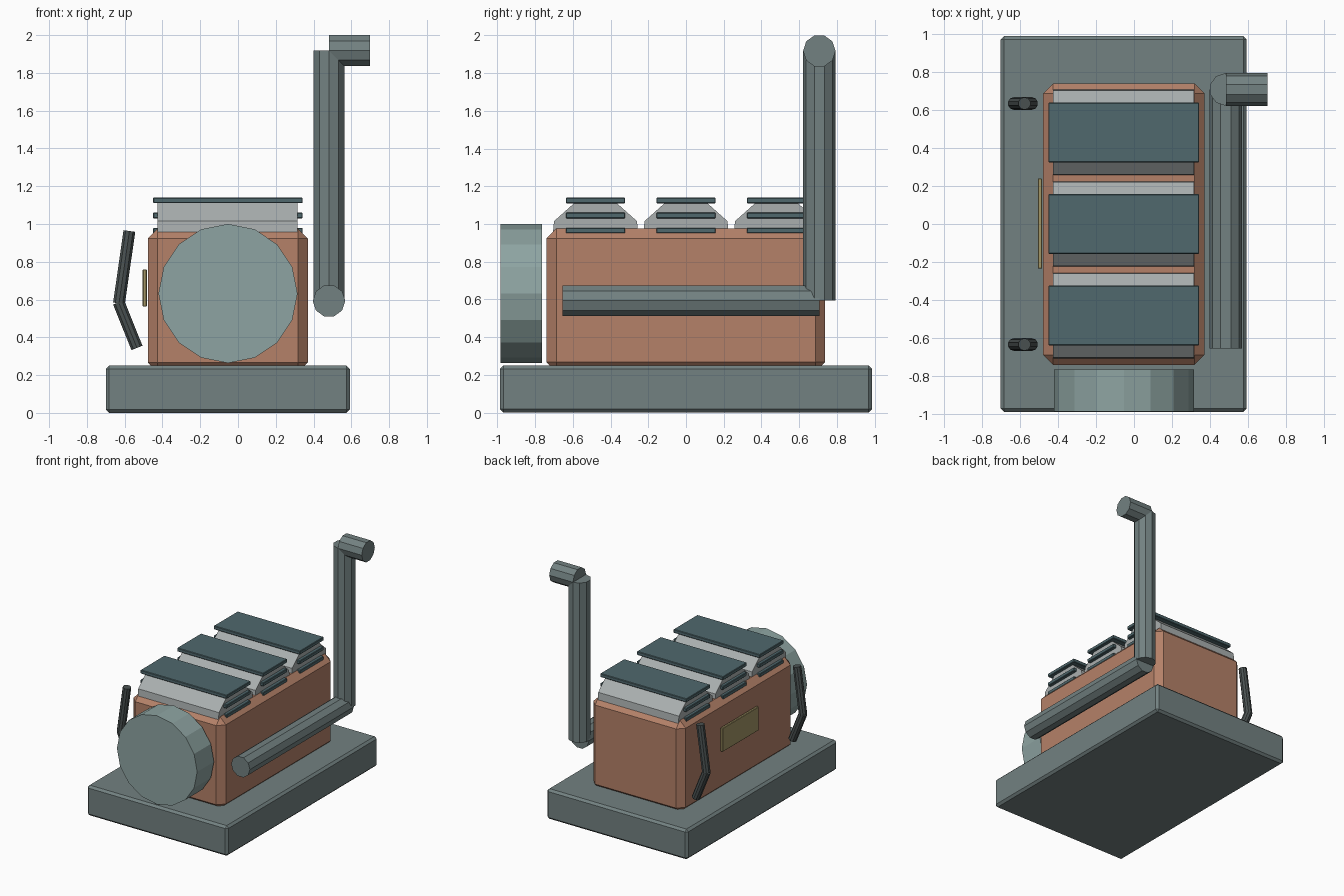
import bpy, bmesh, math
from mathutils import Vector

if "Cube" in bpy.data.objects:
    bpy.data.objects.remove(bpy.data.objects["Cube"])


def material(name, color):
    m = bpy.data.materials.new(name)
    m.diffuse_color = (*color, 1)
    m.use_nodes = True
    m.node_tree.nodes["Principled BSDF"].inputs["Base Color"].default_value = m.diffuse_color
    return m


STEEL = material("steel", (0.17, 0.22, 0.22))
COPPER = material("copper", (0.46, 0.22, 0.14))
PALE = material("pale_metal", (0.27, 0.37, 0.36))
LIGHT = material("light_grey", (0.40, 0.43, 0.43))
TEAL = material("dark_teal", (0.08, 0.14, 0.155))
DARK = material("dark_iron", (0.07, 0.085, 0.085))
BRASS = material("brass", (0.36, 0.30, 0.13))


def add_object(name, bm, mat, bevel=0):
    bmesh.ops.recalc_face_normals(bm, faces=bm.faces)
    mesh = bpy.data.meshes.new(name)
    bm.to_mesh(mesh)
    bm.free()
    mesh.materials.append(mat)
    obj = bpy.data.objects.new(name, mesh)
    bpy.context.collection.objects.link(obj)
    if bevel:
        mod = obj.modifiers.new("Bevel", 'BEVEL')
        mod.width = bevel
        mod.segments = 1
    return obj


def box(name, lo, hi, mat, bevel=0):
    bm = bmesh.new()
    bmesh.ops.create_cube(bm, size=1)
    lo, hi = Vector(lo), Vector(hi)
    for v in bm.verts:
        v.co = (lo + hi) / 2 + v.co * (hi - lo)
    return add_object(name, bm, mat, bevel)


def prism(name, ring, offset, mat):
    bm = bmesh.new()
    bm.faces.new([bm.verts.new(p) for p in ring])
    ext = bmesh.ops.extrude_face_region(bm, geom=bm.faces[:], use_keep_orig=True)
    moved = [g for g in ext["geom"] if isinstance(g, bmesh.types.BMVert)]
    bmesh.ops.translate(bm, verts=moved, vec=offset)
    return add_object(name, bm, mat)


def rod(name, start, end, radius, sides, first, mat):
    # "first" is the direction of the first corner of the cross-section
    start, end, u = Vector(start), Vector(end), Vector(first)
    w = (end - start).normalized().cross(u)
    ring = []
    for i in range(sides):
        a = 2 * math.pi * i / sides
        ring.append(start + radius * (u * math.cos(a) + w * math.sin(a)))
    return prism(name, ring, end - start, mat)


# base slab and engine block
box("base", (-0.70, -0.987, 0), (0.592, 0.987, 0.25), STEEL, 0.018)
box("engine_block", (-0.477, -0.74, 0.215), (0.37, 0.738, 0.975), COPPER, 0.052)

# flywheel on the front
rod("flywheel", (-0.053, -0.985, 0.632), (-0.053, -0.765, 0.632), 0.368, 16, (0, 0, 1), PALE)

# three cylinder heads, each with three cooling fins
half = [(0.228, 0.93), (0.22, 1.015), (0.097, 1.125)]
for n, cy in enumerate((-0.48, 0, 0.48), 1):
    outline = half + [(-y, z) for y, z in reversed(half)]
    prism(f"cylinder_head_{n}", [(-0.425, cy + y, z) for y, z in outline], (0.74, 0, 0), LIGHT)
    for k, z in enumerate((0.965, 1.045, 1.125), 1):
        box(f"cooling_fin_{n}_{k}", (-0.45, cy - 0.157, z - 0.015),
            (0.342, cy + 0.157, z + 0.015), TEAL, 0.004)

# exhaust: manifold, stack and outlet
rod("exhaust_manifold", (0.482, -0.655, 0.593), (0.482, 0.707, 0.593), 0.086, 10, (1, 0, 0), STEEL)
rod("exhaust_stack", (0.482, 0.707, 0.593), (0.482, 0.707, 1.918), 0.086, 10, (0, 1, 0), STEEL)
rod("exhaust_outlet", (0.482, 0.707, 1.918), (0.70, 0.707, 1.918), 0.086, 10, (0, 1, 0), STEEL)

# bent levers on the left side
for name, y in (("front", -0.633), ("back", 0.633)):
    rod(f"{name}_lever_upper", (-0.575, y, 0.963), (-0.63, y, 0.58), 0.033, 10, (0, 1, 0), DARK)
    rod(f"{name}_lever_lower", (-0.632, y, 0.585), (-0.535, y, 0.344), 0.033, 10, (0, 1, 0), DARK)

# blank plate on the left side
box("side_plate", (-0.505, -0.235, 0.562), (-0.483, 0.24, 0.76), BRASS, 0.004)
